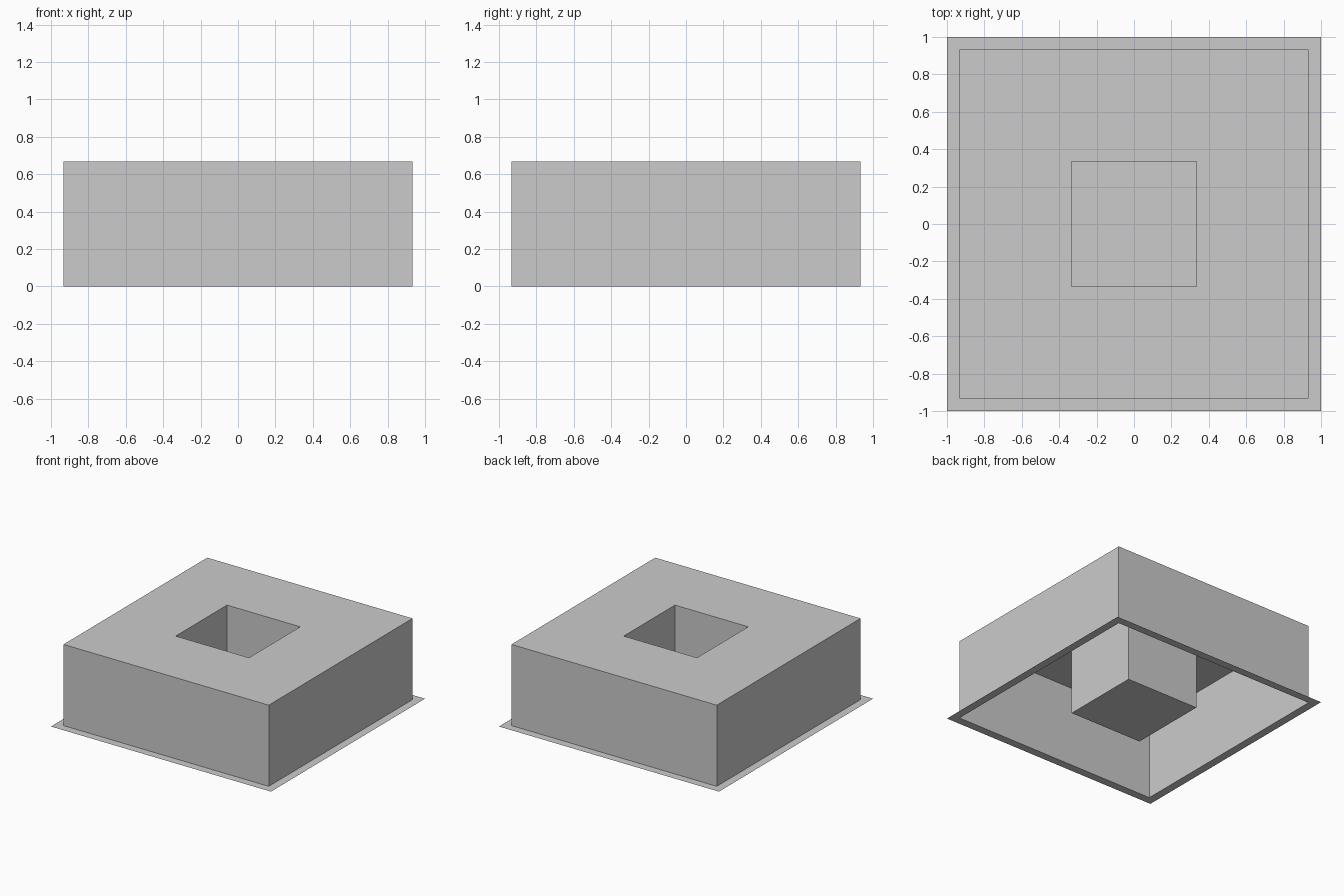
import bpy
import bmesh

cube = bpy.data.objects.get("Cube")
if cube:
    bpy.data.objects.remove(cube, do_unlink=True)

OUTER, WALL, POCKET, HEIGHT = 1.0, 0.933, 0.333, 0.667

grey = bpy.data.materials.new("light grey")
grey.use_nodes = True
grey.diffuse_color = (0.6, 0.6, 0.6, 1)
grey.node_tree.nodes["Principled BSDF"].inputs["Base Color"].default_value = (0.6, 0.6, 0.6, 1)


def square_sheet(name, profile, floor=False):
    """Thin open sheet through square rings (half width, height), outside in."""
    bm = bmesh.new()
    rings = [[bm.verts.new((x * r, y * r, z))
              for x, y in ((-1, -1), (1, -1), (1, 1), (-1, 1))]
             for r, z in profile]
    for a, b in zip(rings, rings[1:]):
        for i in range(4):
            j = (i + 1) % 4
            bm.faces.new((a[i], a[j], b[j], b[i]))
    if floor:
        bm.faces.new(rings[-1])
    mesh = bpy.data.meshes.new(name)
    bm.to_mesh(mesh)
    bm.free()
    mesh.materials.append(grey)
    obj = bpy.data.objects.new(name, mesh)
    bpy.context.collection.objects.link(obj)
    return obj


# Flat rim lying on the ground
square_sheet("base_flange", [(OUTER, 0), (WALL, 0)])
# Outer walls and the top, hollow underneath
square_sheet("outer_shell", [(WALL, 0), (WALL, HEIGHT), (POCKET, HEIGHT)])
# Square recess reaching down to the ground
square_sheet("center_pocket", [(POCKET, HEIGHT), (POCKET, 0)], floor=True)
